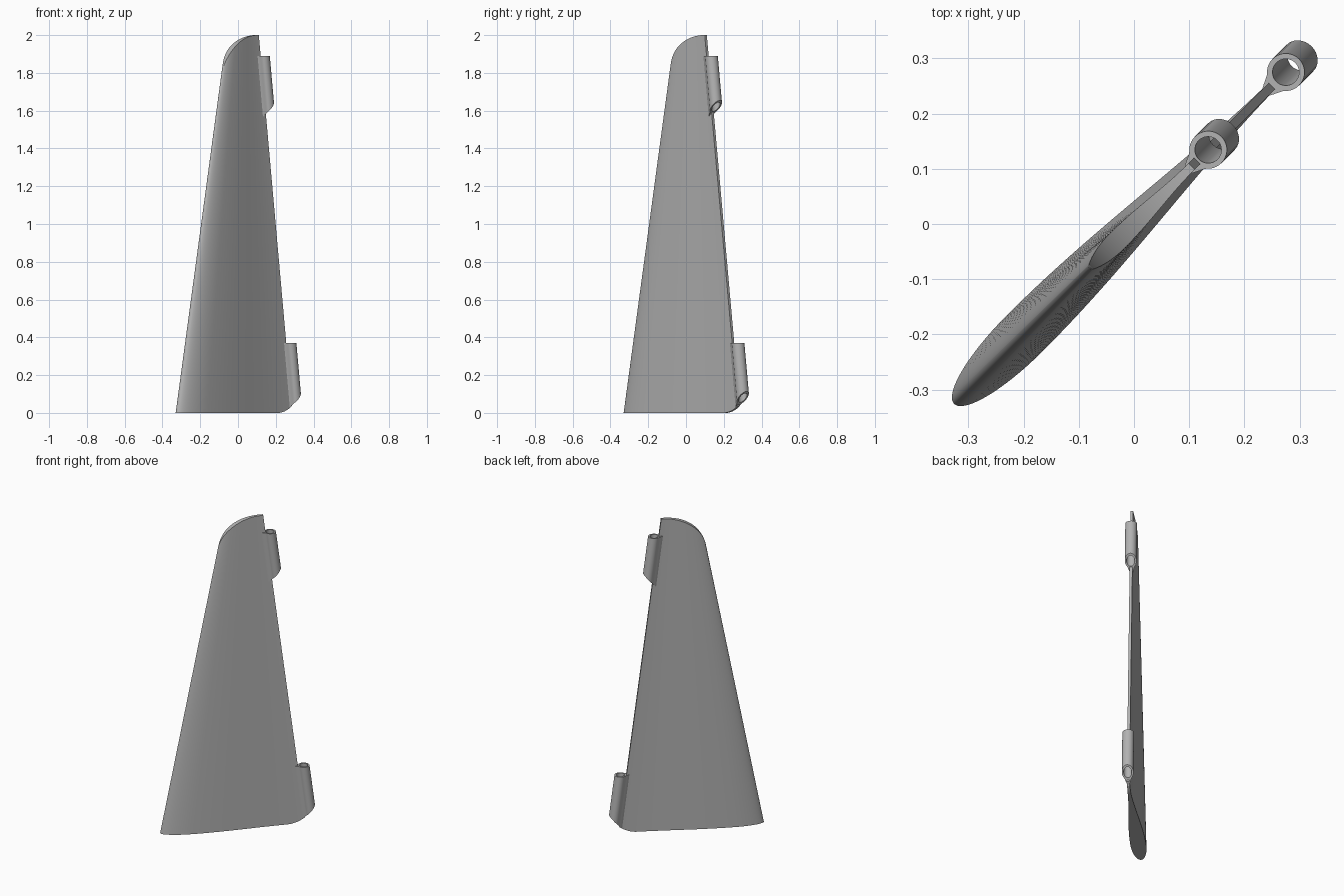
import bpy, bmesh, math

cube = bpy.data.objects.get("Cube")
if cube:
    bpy.data.objects.remove(cube)

grey = bpy.data.materials.new("plain grey")
grey.use_nodes = True
grey.diffuse_color = (0.45, 0.45, 0.45, 1)
grey.node_tree.nodes["Principled BSDF"].inputs["Base Color"].default_value = (0.45, 0.45, 0.45, 1)

SLOPE = 0.126          # rake of the trailing edge and hinge tubes


def place(u, v, z):
    """Chord and thickness coordinates turned onto the diagonal."""
    r = math.sqrt(0.5)
    return ((u - v) * r, (u + v) * r, z)


def finish(name, rings, closed):
    """Skin rows of matching vertex loops into one smooth object."""
    bm = bmesh.new()
    rows = [[bm.verts.new(p) for p in ring] for ring in rings]
    pairs = list(zip(rows, rows[1:]))
    if closed:
        pairs.append((rows[-1], rows[0]))
    for a, b in pairs:
        for k in range(len(a)):
            n = (k + 1) % len(a)
            bm.faces.new((a[k], a[n], b[n], b[k]))
    if not closed:
        bm.faces.new(rows[-1])
    bmesh.ops.remove_doubles(bm, verts=bm.verts, dist=1e-5)
    bmesh.ops.recalc_face_normals(bm, faces=bm.faces)
    mesh = bpy.data.meshes.new(name)
    bm.to_mesh(mesh)
    bm.free()
    mesh.materials.append(grey)
    obj = bpy.data.objects.new(name, mesh)
    bpy.context.collection.objects.link(obj)
    bpy.ops.object.select_all(action="DESELECT")
    bpy.context.view_layer.objects.active = obj
    obj.select_set(True)
    bpy.ops.object.shade_smooth_by_angle(angle=math.radians(35))


# Fin blade: tapered foil section trimmed by a curved tip and lower corner
def lead(z):
    return -0.461 + 0.1895 * z


def trail(z):
    return 0.400 - SLOPE * z


def chord_u(s, z):
    return lead(z) + s * (trail(z) - lead(z))


def half_thickness(s, z):
    scale = (trail(z) - lead(z)) / (trail(0) - lead(0))
    peak = 0.21
    if s < peak:
        nose = math.sqrt(max(0, 1 - (1 - s / peak) ** 2))
        return (0.008 + 0.038 * scale) * nose
    t = (s - peak) / (1 - peak)
    return 0.008 + 0.038 * scale * (1 + math.cos(math.pi * t)) / 2


def tip_height(u):
    k = min(1, abs(u - 0.14) / 0.26)
    return 1.78 + 0.22 * math.sqrt(1 - k * k)


def bottom_height(u):
    return 0.055 * (max(0, u - 0.29) / 0.13) ** 2


def trim(s, edge, z):
    for _ in range(40):
        z = (z + edge(chord_u(s, z))) / 2
    return z


rings = []
steps = 64
for i in range(steps + 1):
    s = (1 - math.cos(math.pi * i / steps)) / 2
    low, high = trim(s, bottom_height, 0), trim(s, tip_height, 1.9)
    rings.append([place(chord_u(s, z), side * half_thickness(s, z), z)
                  for side, z in ((1, low), (1, high), (-1, high), (-1, low))])
finish("fin_blade", rings, False)


# Hinge tubes: bored knuckles with a flared neck and a slanted lower end
def hinge(name, u_top, z_top, z_low):
    outer_r, inner_r, count = 0.034, 0.024, 64

    def loop(top, bore):
        points = []
        for k in range(count):
            a = 2 * math.pi * k / count
            flare = max(0, 1 - abs(a - math.pi) / 0.75) ** 2
            r = inner_r if bore else outer_r + 0.03 * flare
            du, v = r * math.cos(a), r * math.sin(a)
            z = z_top if top else z_low + du
            points.append(place(u_top + du + SLOPE * (z_top - z), v, z))
        return points

    finish(name, [loop(True, False), loop(False, False),
                  loop(False, True), loop(True, True)], True)


hinge("upper_hinge", 0.190, 1.89, 1.62)
hinge("lower_hinge", 0.389, 0.37, 0.08)
